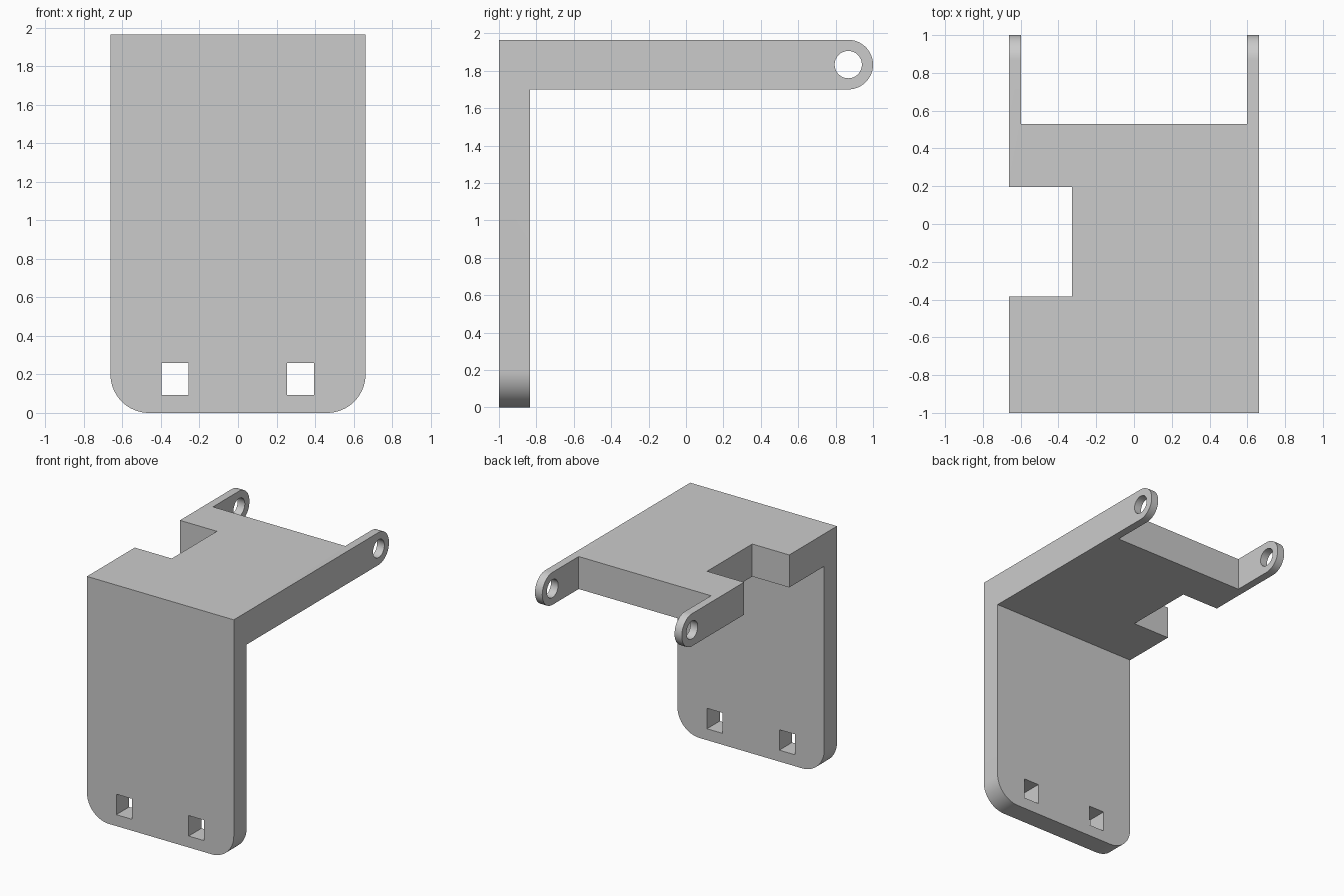
import bpy, bmesh
from math import pi, cos, sin, radians
from mathutils import Vector

cube = bpy.data.objects.get("Cube")
if cube:
    bpy.data.objects.remove(cube, do_unlink=True)

HALF_W, TOP, UNDER = 0.662, 1.965, 1.70
BACK = -0.835                       # rear face of the upright panel
EYE_R = (TOP - UNDER) / 2           # radius of the rounded arm ends
EYE_Y, EYE_Z = 1 - EYE_R, TOP - EYE_R


def arc(cx, cy, r, start, end, steps):
    """Points along a circular arc, angles in degrees."""
    angles = [radians(start + (end - start) * i / steps) for i in range(steps + 1)]
    return [(cx + r * cos(a), cy + r * sin(a)) for a in angles]


def prism(name, points, axis, low, high):
    """Closed prism from a 2D outline, extruded along x or y."""
    place = {"x": lambda p, q: (low, p, q), "y": lambda p, q: (p, low, q)}[axis]
    shift = Vector((high - low, 0, 0) if axis == "x" else (0, high - low, 0))
    bm = bmesh.new()
    face = bm.faces.new([bm.verts.new(place(p, q)) for p, q in points])
    ext = bmesh.ops.extrude_face_region(bm, geom=[face])
    verts = [g for g in ext["geom"] if isinstance(g, bmesh.types.BMVert)]
    bmesh.ops.translate(bm, verts=verts, vec=shift)
    bmesh.ops.recalc_face_normals(bm, faces=bm.faces)
    mesh = bpy.data.meshes.new(name)
    bm.to_mesh(mesh)
    bm.free()
    obj = bpy.data.objects.new(name, mesh)
    bpy.context.collection.objects.link(obj)
    return obj


def box(name, x0, x1, y0, y1, z0, z1):
    return prism(name, [(x0, z0), (x1, z0), (x1, z1), (x0, z1)], "y", y0, y1)


def combine(target, tool, operation):
    """Apply a boolean and discard the tool."""
    tool.hide_render = True
    mod = target.modifiers.new("cut", "BOOLEAN")
    mod.operation, mod.solver, mod.object = operation, "EXACT", tool
    bpy.context.view_layer.objects.active = target
    bpy.ops.object.modifier_apply(modifier=mod.name)
    bpy.data.objects.remove(tool, do_unlink=True)


# L-shaped side profile with a rounded arm end
side = [(-1, 0), (BACK, 0), (BACK, UNDER)]
side += arc(EYE_Y, EYE_Z, EYE_R, -90, 90, 24) + [(-1, TOP)]
bracket = prism("bracket", side, "x", -1, 1)

# Front outline with rounded lower corners
R = 0.2
front = arc(-HALF_W + R, R, R, 180, 270, 16) + arc(HALF_W - R, R, R, 270, 360, 16)
front += [(HALF_W, 2.2), (-HALF_W, 2.2)]
combine(bracket, prism("outline", front, "y", -1.2, 1.2), "INTERSECT")

# Gap between the two arms, and the side notch in the shelf
combine(bracket, box("arm_gap", -0.597, 0.597, 0.53, 1.2, 1.5, 2.2), "DIFFERENCE")
combine(bracket, box("side_notch", -1, -0.328, -0.385, 0.197, 1.5, 2.2), "DIFFERENCE")

# Square slots near the foot of the panel
for x in (-0.327, 0.325):
    combine(bracket, box("slot", x - 0.07, x + 0.07, -1.2, -0.6, 0.093, 0.26), "DIFFERENCE")

# Pin holes through both arms
hole = arc(EYE_Y, EYE_Z, 0.073, 0, 360, 32)[:-1]
combine(bracket, prism("pin_hole", hole, "x", -1, 1), "DIFFERENCE")

# Plain grey finish
grey = bpy.data.materials.new("plain grey")
grey.use_nodes = True
colour = (0.6, 0.6, 0.6, 1)
grey.diffuse_color = colour
grey.node_tree.nodes["Principled BSDF"].inputs["Base Color"].default_value = colour
bracket.data.materials.clear()
bracket.data.materials.append(grey)
for poly in bracket.data.polygons:
    poly.material_index = 0

bpy.ops.object.select_all(action="DESELECT")
bracket.select_set(True)
bpy.context.view_layer.objects.active = bracket
bpy.ops.object.shade_smooth_by_angle(angle=radians(30))
